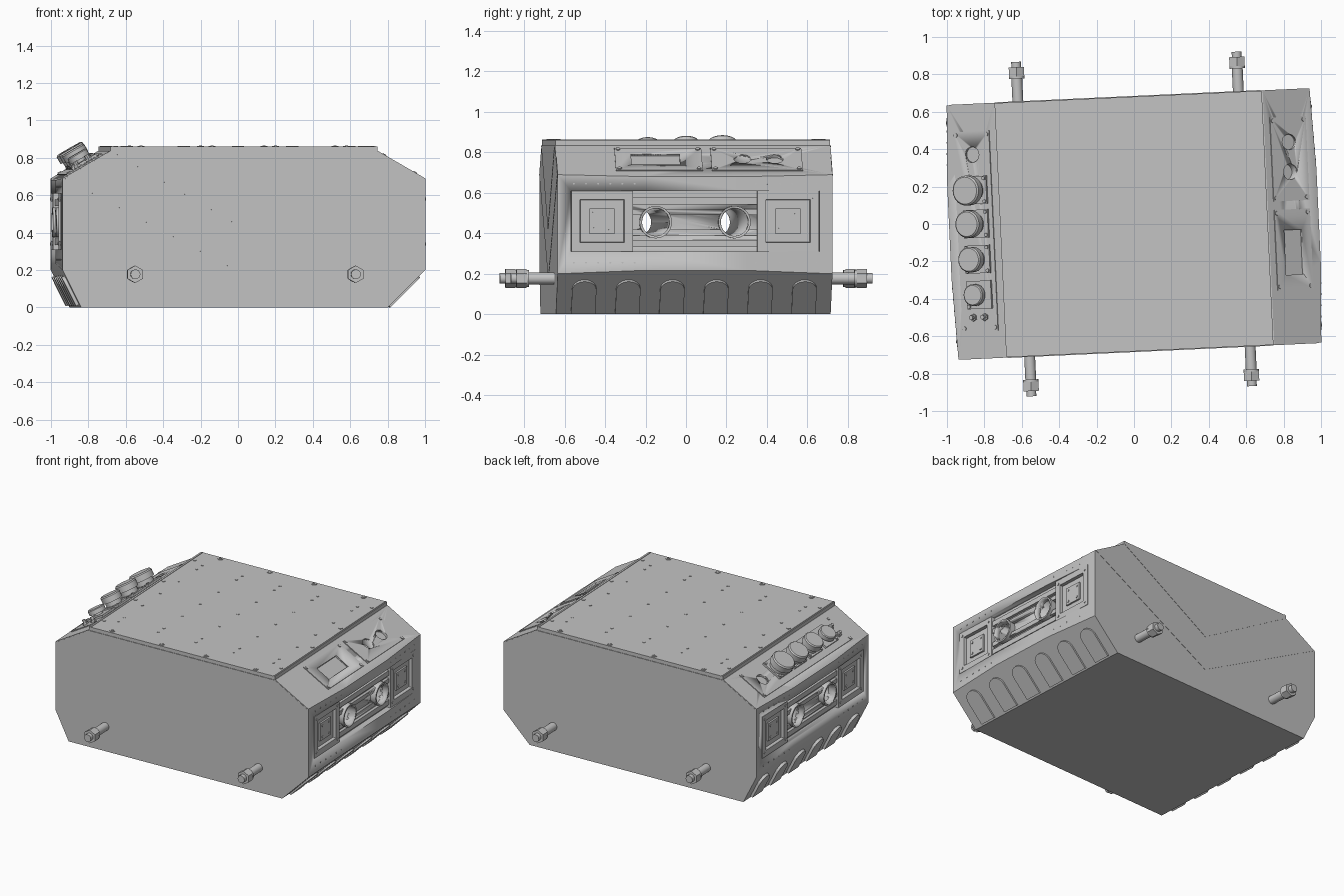
import bpy, bmesh
from math import radians, atan2, hypot, pi, cos, sin
from mathutils import Matrix, Vector

cube = bpy.data.objects.get("Cube")
if cube:
    bpy.data.objects.remove(cube, do_unlink=True)

grey = bpy.data.materials.new("plain grey metal")
grey.use_nodes = True
grey.diffuse_color = (0.55, 0.55, 0.55, 1)
grey.node_tree.nodes["Principled BSDF"].inputs["Base Color"].default_value = grey.diffuse_color

YAW = Matrix.Rotation(radians(2.65), 4, 'Z')   # the whole case stands slightly turned
LEN, WID, LOW, HIGH, LID = 0.971, 0.68, 0.2, 0.69, 0.835
BULGE = 0.017
FOOT = {1: 0.2, -1: 0.1}                       # bottom bevel run at each end


def move(x, y, z):
    return Matrix.Translation((x, y, z))


def finish(name, bm, frame=Matrix()):
    bmesh.ops.recalc_face_normals(bm, faces=bm.faces)
    me = bpy.data.meshes.new(name)
    bm.to_mesh(me)
    bm.free()
    me.transform(YAW @ frame)
    me.materials.append(grey)
    for p in me.polygons:
        p.use_smooth = True
    me.set_sharp_from_angle(angle=radians(30))
    ob = bpy.data.objects.new(name, me)
    bpy.context.collection.objects.link(ob)
    return ob


def add_box(bm, c, size):
    m = move(*c) @ Matrix.Diagonal((*size, 1))
    return bmesh.ops.create_cube(bm, size=1, matrix=m)["verts"]


def add_cyl(bm, c, r, h, sides=24, r2=None, turn=Matrix()):
    # cylinder rising from c along the turned z axis
    m = move(*c) @ turn @ move(0, 0, h / 2)
    bmesh.ops.create_cone(bm, cap_ends=True, segments=sides, radius1=r,
                          radius2=r if r2 is None else r2, depth=h, matrix=m)


def add_outline(bm, pts, depth):
    face = bm.faces.new([bm.verts.new(p) for p in pts])
    ext = bmesh.ops.extrude_face_region(bm, geom=[face])["geom"]
    bmesh.ops.translate(bm, vec=depth, verts=[v for v in ext if isinstance(v, bmesh.types.BMVert)])


def cut(cutter, *targets):
    cutter.hide_render = True
    cutter.hide_viewport = True
    for t in targets:
        mod = t.modifiers.new(cutter.name, 'BOOLEAN')
        mod.operation, mod.solver, mod.object = 'DIFFERENCE', 'EXACT', cutter


def end_frame(s):
    return Matrix.Rotation(0 if s > 0 else pi, 4, 'Z')


def slope_frame(s):
    return end_frame(s) @ move(0.845, 0, 0.7625) @ Matrix.Rotation(radians(30), 4, 'Y')


OUT = Matrix.Rotation(pi / 2, 4, 'Y')          # turns z to point out of an end

# Main body: bevelled case with slightly bowed ends
bm = bmesh.new()
for s in (1, -1):
    steep = 0.2 / FOOT[s]
    for y in (1, -1):
        for x, w, z in ((LEN - FOOT[s], WID, 0), (LEN, WID, LOW), (LEN, WID, HIGH),
                        (0.72, WID, LID), (LEN + BULGE, 0.25, LOW + BULGE * steep),
                        (LEN + BULGE, 0.25, HIGH - BULGE * 0.577)):
            bm.verts.new((s * x, y * w, z))
bmesh.ops.convex_hull(bm, input=bm.verts)
bmesh.ops.dissolve_limit(bm, angle_limit=radians(0.6), verts=bm.verts, edges=bm.edges)
body = finish("body", bm)

# Lid with end lips
bm = bmesh.new()
add_box(bm, (0, 0, 0.847), (1.43, 2 * WID, 0.026))
finish("lid", bm)
bm = bmesh.new()
for s in (1, -1):
    add_box(bm, (s * 0.703, 0, 0.86), (0.008, 2 * WID, 0.006))
finish("lid_lips", bm)

# Lid screws and rivets
bm = bmesh.new()
for s in (1, -1):
    for x in (-0.55, -0.17, 0.17, 0.55):
        add_cyl(bm, (x, s * 0.655, 0.86), 0.018, 0.004, 12)
        add_cyl(bm, (x, s * 0.655, 0.86), 0.009, 0.007, 6)
    for y in (-0.55, -0.17, 0.17, 0.55):
        add_cyl(bm, (s * 0.68, y, 0.86), 0.012, 0.004, 10)
for x in (-0.595, -0.29, 0, 0.29, 0.595):
    for y in (-0.51, -0.44, -0.22, 0, 0.22, 0.44, 0.51):
        add_cyl(bm, (x, y, 0.86), 0.009, 0.003, 8)
finish("lid_rivets", bm)

# Creased V panels on front and back
bm = bmesh.new()
for s in (1, -1):
    for pts, t in (([(-0.96, HIGH), (0, 0.175), (0.96, HIGH), (0.715, LID), (-0.715, LID)], 0.002),
                   ([(-0.71, LID), (0, 0.42), (0.71, LID)], 0.004)):
        add_outline(bm, [(x, s * WID, z) for x, z in pts], Vector((0, s * t, 0)))
finish("side_v_panels", bm)

# Threaded mounting studs with hex nuts
for s in (1, -1):
    for x in (-0.59, 0.59):
        bm = bmesh.new()
        for start, r, h, n in ((-0.02, 0.029, 0.16, 20), (0.125, 0.042, 0.012, 20),
                               (0.137, 0.047, 0.05, 6), (0.187, 0.026, 0.028, 16)):
            add_cyl(bm, (0, 0, start), r, h, n)
        finish("mounting_stud", bm, move(x, s * WID, 0.177) @ Matrix.Rotation(-s * pi / 2, 4, 'X'))

# Through ports along the whole case
ports = []
for y in (-0.195, 0.195):
    bm = bmesh.new()
    add_cyl(bm, (-1.2, y, 0.455), 0.068, 2.4, 32, turn=OUT)
    ports.append(finish("port_cutter", bm))

for s in (1, -1):
    end = end_frame(s)

    # Recessed end panel with rails
    bm = bmesh.new()
    add_box(bm, (1.045, 0, 0.46), (0.2, 1.23, 0.3))
    cut(finish("end_recess_cutter", bm, end), body)
    bm = bmesh.new()
    for z, h in ((0.35, 0.035), (0.405, 0.03), (0.505, 0.03), (0.56, 0.035)):
        add_box(bm, (0.95, 0, z), (0.03, 0.64, h))
    rails = finish("end_rails", bm, end)

    # Port collars
    bm = bmesh.new()
    for y in (-0.195, 0.195):
        add_cyl(bm, (0.93, y, 0.455), 0.08, 0.055, 32, turn=OUT)
    collars = finish("port_collars", bm, end)
    for p in ports:
        cut(p, rails, collars)

    # Square end plates with a sunken centre and small screws
    for y in (-0.46, 0.46):
        bm = bmesh.new()
        add_box(bm, (0.956, y, 0.46), (0.04, 0.305, 0.298))
        bm.normal_update()
        outer = [f for f in bm.faces if f.normal.x > 0.9]
        bmesh.ops.inset_region(bm, faces=outer, thickness=0.06, depth=0)
        bmesh.ops.inset_region(bm, faces=outer, thickness=0.004, depth=-0.022)
        finish("end_plate", bm, end)
        bm = bmesh.new()
        add_box(bm, (0.956, y, 0.46), (0.02, 0.125, 0.125))
        for a in (1, -1):
            for b in (1, -1):
                add_cyl(bm, (0.975, y + a * 0.125, 0.46 + b * 0.12), 0.008, 0.005, 8, turn=OUT)
                add_cyl(bm, (0.965, y + a * 0.04, 0.46 + b * 0.04), 0.008, 0.005, 8, turn=OUT)
        finish("plate_centre", bm, end)

    # Rivet rows above and below the end panel
    bm = bmesh.new()
    for y in (0.3, 0.36, 0.42, 0.48, 0.54, 0.6):
        x = LEN + BULGE * (WID - y) / (WID - 0.25)
        for a in (1, -1):
            for z in (0.255, 0.645):
                add_cyl(bm, (x - 0.004, a * y, z), 0.005, 0.006, 6, turn=OUT)
    finish("end_rivets", bm, end)

    # Arched ribs on the lower bevel
    run, t = FOOT[s], 0.012 if s > 0 else 0.018
    half = hypot(run, LOW) / 2
    bevel = end @ move(LEN - run / 2, 0, LOW / 2) @ Matrix.Rotation(atan2(LOW, -run), 4, 'Y')
    bm = bmesh.new()
    for i in range(6):
        yc, r = (i - 2.5) * 0.218, 0.06
        top = -half * 0.7 + r
        pts = [(half - t, yc + r, 0)]
        pts += [(top - r * sin(pi * k / 10), yc + r * cos(pi * k / 10), 0) for k in range(11)]
        pts.append((half - t, yc - r, 0))
        add_outline(bm, pts, Vector((0, 0, t)))
    finish("bevel_ribs", bm, bevel)

    # Control panels on the upper slope: (centre y, half width)
    slope = slope_frame(s)
    layout = [(0.31, 0.225), (-0.175, 0.215)] if s > 0 else [(0, 0.535)]
    panels = []
    for yc, w in layout:
        bm = bmesh.new()
        add_box(bm, (0, yc, 0.001), (0.22, 2 * w, 0.01))
        panels.append(finish("slope_panel", bm, slope))
        bm = bmesh.new()
        for a in (1, -1):
            for b in (1, -1):
                add_cyl(bm, (a * 0.095, yc + b * (w - 0.018), 0.005), 0.011, 0.006, 10)
        finish("slope_screws", bm, slope)
    for y in ((0.24, 0.40) if s > 0 else (-0.41,)):
        bm = bmesh.new()
        add_cyl(bm, (0, y, -0.05 if y == 0.24 else -0.012), 0.042, 0.1, 24)
        cut(finish("panel_hole_cutter", bm, slope), body, panels[0])

# Window sunk in one slope panel
bm = bmesh.new()
add_box(bm, (0, -0.19, 0.02), (0.11, 0.24, 0.06))
window = finish("window_cutter", bm, slope_frame(1))
for ob in [o for o in bpy.data.objects if o.name.startswith("slope_panel") and o is not panels[0]]:
    cut(window, ob)
cut(window, body)
for p in ports:
    cut(p, body)

# Capped connectors on the other slope: (y, cap radius, height)
for y, r, h in ((-0.22, 0.08, 0.1), (-0.04, 0.073, 0.1), (0.15, 0.068, 0.095), (0.34, 0.058, 0.07)):
    bm = bmesh.new()
    add_box(bm, (-0.01, y, 0.012), (0.15, 0.15, 0.014))
    add_cyl(bm, (0, y, 0.01), r * 0.82, h * 0.55)
    add_cyl(bm, (0, y, h * 0.5), r, h * 0.42, 28)
    add_cyl(bm, (0, y, h * 0.92), r, h * 0.08, 28, r2=r * 0.9)
    for a in (1, -1):
        for b in (1, -1):
            add_cyl(bm, (a * 0.062 - 0.01, y + b * 0.062, 0.019), 0.01, 0.008, 8)
    ob = finish("connector", bm, slope_frame(-1))
    if y == 0.34:    # the last one is open
        bm = bmesh.new()
        add_cyl(bm, (0, y, 0.03), 0.043, 0.1, 24)
        cut(finish("socket_cutter", bm, slope_frame(-1)), ob)
        bm = bmesh.new()
        add_cyl(bm, (0, y, 0.02), 0.03, 0.035, 16)
        finish("socket_core", bm, slope_frame(-1))

# Two small terminals
bm = bmesh.new()
for x in (-0.035, 0.035):
    add_cyl(bm, (x, 0.46, 0.005), 0.02, 0.014, 6)
    add_cyl(bm, (x, 0.46, 0.015), 0.012, 0.025, 12)
finish("terminals", bm, slope_frame(-1))
